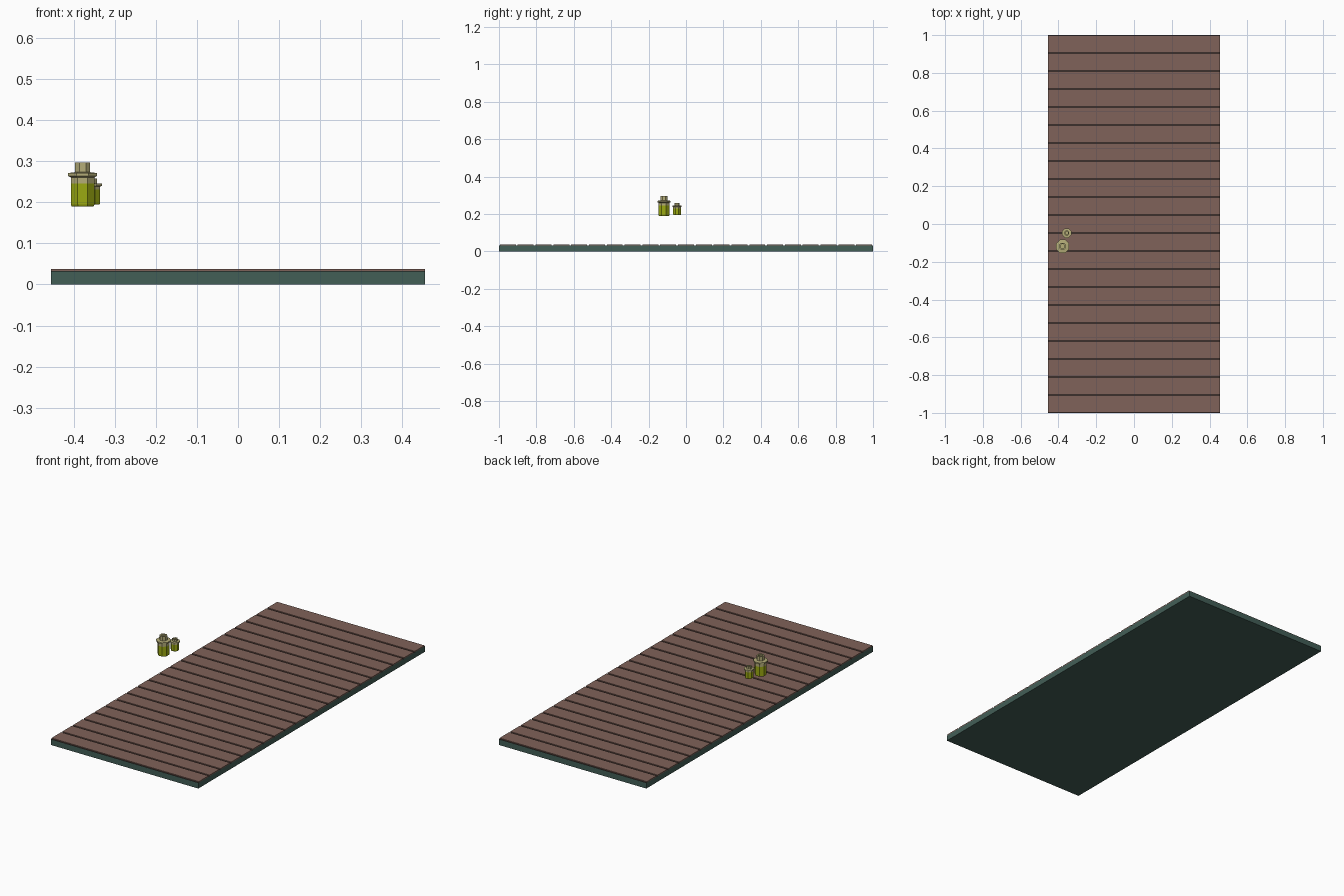
import bpy, bmesh, math

if "Cube" in bpy.data.objects:
    bpy.data.objects.remove(bpy.data.objects["Cube"])


def material(name, rgb):
    m = bpy.data.materials.new(name)
    m.diffuse_color = (*rgb, 1)
    m.use_nodes = True
    m.node_tree.nodes["Principled BSDF"].inputs["Base Color"].default_value = m.diffuse_color
    return m


BROWN = material("brown_wood", (0.215, 0.122, 0.100))
DARK = material("dark_groove", (0.045, 0.030, 0.025))
GREEN = material("dark_green_paint", (0.055, 0.112, 0.094))
GLASS = material("pale_glass", (0.46, 0.42, 0.19))
LIQUID = material("lime_liquid", (0.33, 0.40, 0.006))


def make_object(name, bm, mats):
    bmesh.ops.recalc_face_normals(bm, faces=bm.faces)
    mesh = bpy.data.meshes.new(name)
    bm.to_mesh(mesh)
    bm.free()
    for m in mats:
        mesh.materials.append(m)
    ob = bpy.data.objects.new(name, mesh)
    bpy.context.collection.objects.link(ob)
    return ob


def box(name, x, y0, y1, z0, z1, mat):
    bm = bmesh.new()
    bmesh.ops.create_cube(bm, size=1)
    for v in bm.verts:
        v.co.x *= 2 * x
        v.co.y = (y0 + y1) / 2 + v.co.y * (y1 - y0)
        v.co.z = (z0 + z1) / 2 + v.co.z * (z1 - z0)
    return make_object(name, bm, [mat])


def bottle(name, x, y, profile, level, sides=8):
    """Faceted lathe; faces below the liquid level are lime."""
    bm = bmesh.new()
    rings = []
    for r, z in profile:
        ring = []
        for i in range(sides):
            a = 2 * math.pi * (i + 0.5) / sides
            ring.append(bm.verts.new((r * math.cos(a), r * math.sin(a), z)))
        rings.append(ring)
    for a, b in zip(rings, rings[1:]):
        for i in range(sides):
            j = (i + 1) % sides
            bm.faces.new((a[i], a[j], b[j], b[i]))
    bm.faces.new(rings[0])
    bm.faces.new(rings[-1])
    for f in bm.faces:
        f.material_index = 1 if f.calc_center_median().z < level else 0
    ob = make_object(name, bm, [GLASS, LIQUID])
    ob.location = (x, y, 0)


# Table slab
box("table_base", 0.455, -1, 1, 0, 0.031, GREEN)
box("groove_floor", 0.4545, -0.9995, 0.9995, 0.0305, 0.0325, DARK)

# Planks across the top
COUNT = 21
PITCH = 2 / COUNT
for k in range(COUNT):
    y = -1 + k * PITCH
    box(f"plank_{k + 1}", 0.455, y + 0.005, y + PITCH - 0.005, 0.031, 0.037, BROWN)

# Large and small bottles: body, flange, open neck
bottle("large_bottle", -0.378, -0.118, [
    (0.029, 0.190), (0.031, 0.194), (0.031, 0.245), (0.031, 0.260),
    (0.038, 0.264), (0.038, 0.271), (0.020, 0.273), (0.020, 0.297),
    (0.012, 0.297), (0.012, 0.280)], 0.245)
bottle("small_bottle", -0.356, -0.048, [
    (0.020, 0.194), (0.022, 0.197), (0.022, 0.231), (0.022, 0.238),
    (0.027, 0.240), (0.027, 0.245), (0.014, 0.246), (0.014, 0.258),
    (0.008, 0.258), (0.008, 0.249)], 0.231)
